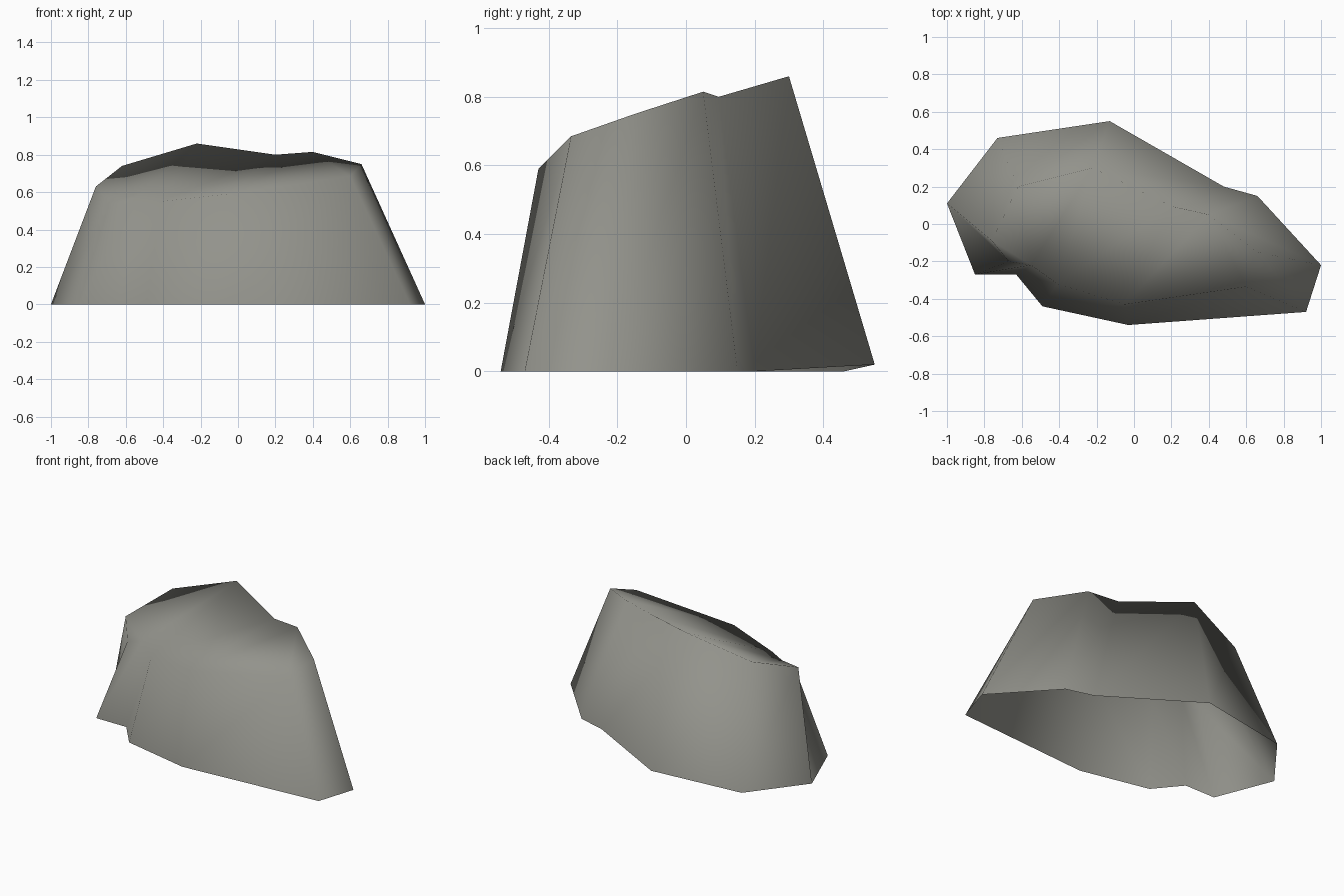
import bpy, bmesh

if "Cube" in bpy.data.objects:
    bpy.data.objects.remove(bpy.data.objects["Cube"])

# Matching outlines: ground rim and upper rim, counter-clockwise from the left end
base = [(-1, .11, 0), (-.85, -.27, 0), (-.63, -.27, 0), (-.49, -.44, 0),
        (-.03, -.54, 0), (.92, -.47, 0), (1, -.22, 0), (.66, .15, 0),
        (.48, .20, 0), (-.13, .55, .02), (-.73, .46, 0)]
crown = [(-.76, -.09, .63), (-.67, -.20, .53), (-.55, -.22, .57), (-.41, -.32, .55),
         (-.05, -.43, .59), (.60, -.335, .685), (.66, -.15, .75), (.40, .05, .815),
         (.20, .095, .80), (-.22, .30, .86), (-.62, .20, .74)]

bm = bmesh.new()
low = [bm.verts.new(p) for p in base]
high = [bm.verts.new(p) for p in crown]
n = len(low)

# Sloping sides, open underneath
for i in range(n):
    j = (i + 1) % n
    bm.faces.new((low[i], low[j], high[j], high[i]))

# Slanted top
top = bm.faces.new(high)
bmesh.ops.triangulate(bm, faces=[top], ngon_method='BEAUTY')

# The whole rock is softly shaded
for f in bm.faces:
    f.smooth = True

mesh = bpy.data.meshes.new("rock")
bm.to_mesh(mesh)
bm.free()
rock = bpy.data.objects.new("rock", mesh)
bpy.context.collection.objects.link(rock)

stone = bpy.data.materials.new("grey stone")
stone.diffuse_color = (.29, .29, .26, 1)
stone.use_nodes = True
stone.node_tree.nodes["Principled BSDF"].inputs["Base Color"].default_value = stone.diffuse_color
mesh.materials.append(stone)
